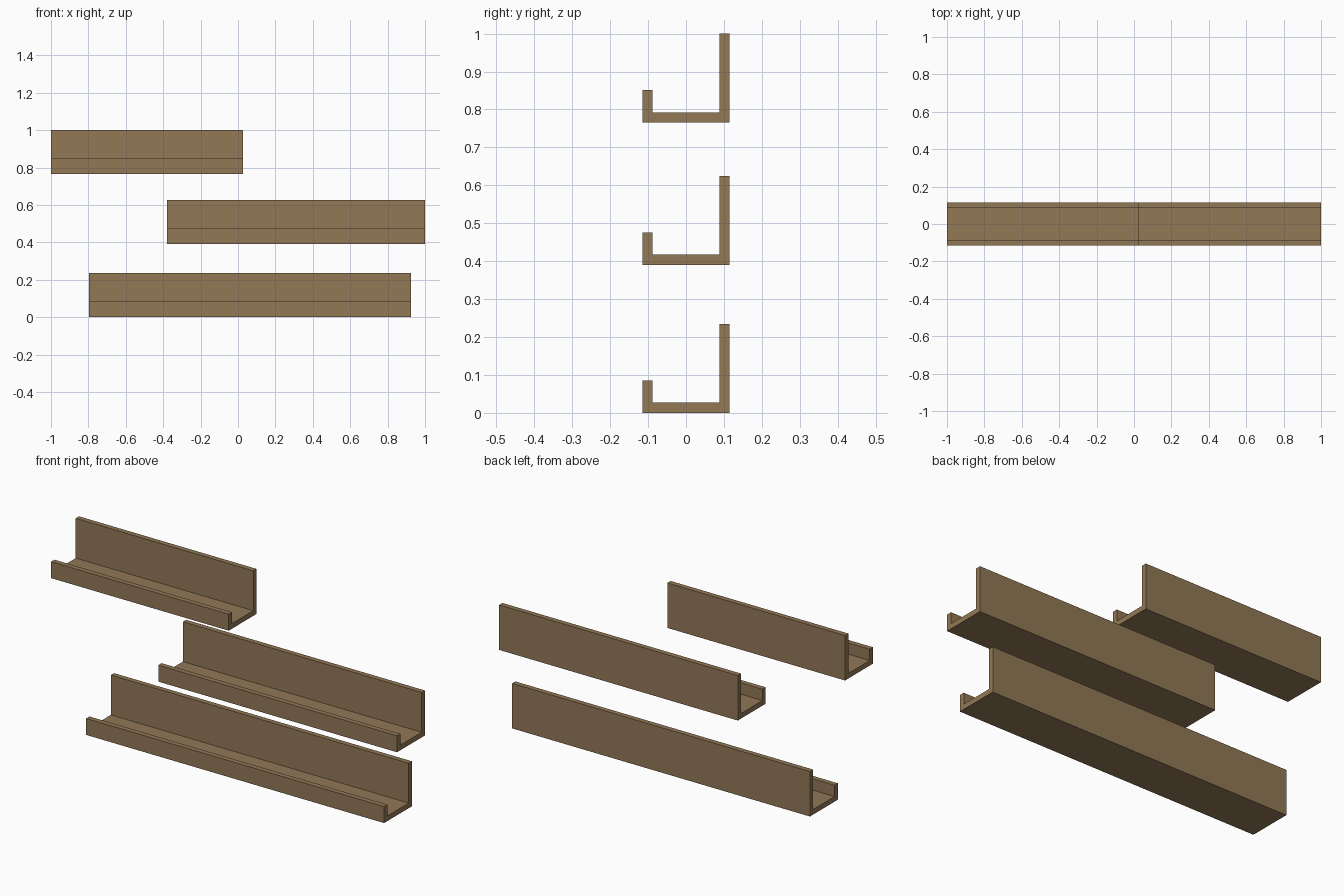
import bpy
from mathutils import Matrix, Vector
import bmesh

if "Cube" in bpy.data.objects:
    bpy.data.objects.remove(bpy.data.objects["Cube"])

wood = bpy.data.materials.new("warm brown wood")
wood.diffuse_color = (0.287, 0.188, 0.093, 1)
wood.use_nodes = True
wood.node_tree.nodes["Principled BSDF"].inputs["Base Color"].default_value = wood.diffuse_color


def board(name, lo, hi):
    """Axis-aligned board between two corners."""
    lo, hi = Vector(lo), Vector(hi)
    bm = bmesh.new()
    m = Matrix.Translation((lo + hi) / 2) @ Matrix.Diagonal((hi - lo).to_4d())
    m[3][3] = 1
    bmesh.ops.create_cube(bm, size=1, matrix=m)
    mesh = bpy.data.meshes.new(name)
    bm.to_mesh(mesh)
    bm.free()
    mesh.materials.append(wood)
    ob = bpy.data.objects.new(name, mesh)
    bpy.context.collection.objects.link(ob)


HALF = 0.115    # half depth of a ledge
T = 0.027       # board thickness

# Three picture ledges: name, left, right, bottom
for label, x0, x1, z in (("lower", -0.797, 0.925, 0.0),
                         ("middle", -0.38, 1.0, 0.39),
                         ("upper", -1.0, 0.027, 0.765)):
    # front lip covers the base edge, back board stands on the base
    board(label + "_front_lip", (x0, -HALF, z), (x1, -HALF + T, z + 0.086))
    board(label + "_base", (x0, -HALF + T, z), (x1, HALF, z + T))
    board(label + "_back_board", (x0, HALF - T, z + T), (x1, HALF, z + 0.235))
